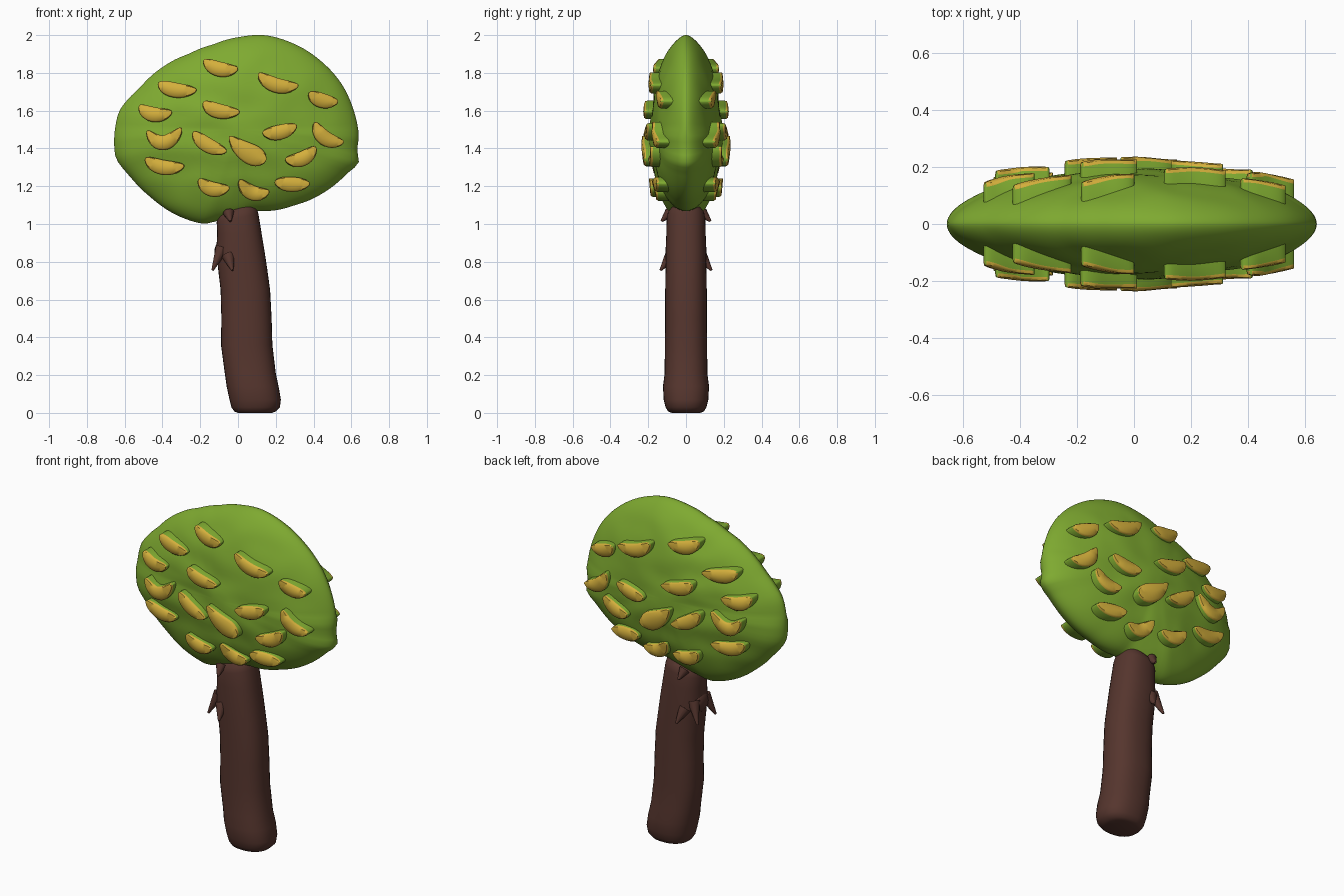
import bpy, bmesh, math
from mathutils import Vector, noise

if "Cube" in bpy.data.objects:
    bpy.data.objects.remove(bpy.data.objects["Cube"])


def material(name, rgb):
    m = bpy.data.materials.new(name)
    m.diffuse_color = (*rgb, 1)
    m.use_nodes = True
    m.node_tree.nodes["Principled BSDF"].inputs["Base Color"].default_value = m.diffuse_color
    return m


GREEN = material("leaf green", (0.21, 0.40, 0.03))
YELLOW = material("fruit yellow", (0.66, 0.43, 0.045))
BROWN = material("bark brown", (0.092, 0.036, 0.027))


def finish(bm, name, mats, angle=50):
    bmesh.ops.remove_doubles(bm, verts=bm.verts, dist=0.0003)
    bmesh.ops.recalc_face_normals(bm, faces=bm.faces)
    me = bpy.data.meshes.new(name)
    bm.to_mesh(me)
    bm.free()
    for m in mats:
        me.materials.append(m)
    ob = bpy.data.objects.new(name, me)
    bpy.context.collection.objects.link(ob)
    bpy.ops.object.select_all(action='DESELECT')
    ob.select_set(True)
    bpy.context.view_layer.objects.active = ob
    bpy.ops.object.shade_smooth_by_angle(angle=math.radians(angle))
    return ob


def bridge(bm, a, b, closed=True):
    n = len(a)
    return [bm.faces.new((a[i], a[(i + 1) % n], b[(i + 1) % n], b[i]))
            for i in range(n if closed else n - 1)]


# canopy outline (x, z) seen from the front, measured around its centre
CZ = 1.5
OUTLINE = [(.14, 2.0), (.01, 1.99), (-.13, 1.95), (-.26, 1.90), (-.40, 1.83), (-.52, 1.72),
           (-.63, 1.60), (-.655, 1.47), (-.65, 1.35), (-.57, 1.25), (-.46, 1.14), (-.31, 1.04),
           (-.18, 1.0), (-.10, 1.02), (.09, 1.07), (.30, 1.10), (.46, 1.17), (.55, 1.24),
           (.60, 1.29), (.655, 1.325), (.625, 1.37), (.64, 1.47), (.61, 1.61), (.55, 1.74),
           (.43, 1.87), (.27, 1.965)]
POLAR = sorted((math.atan2(z - CZ, x) % math.tau, math.hypot(x, z - CZ)) for x, z in OUTLINE)
POLAR = [(POLAR[-1][0] - math.tau, POLAR[-1][1])] + POLAR + [(POLAR[0][0] + math.tau, POLAR[0][1])]


def raw_radius(a):
    a %= math.tau
    for (a0, r0), (a1, r1) in zip(POLAR, POLAR[1:]):
        if a0 <= a <= a1:
            return r0 + (r1 - r0) * (a - a0) / (a1 - a0)


def radius(a):
    return sum(raw_radius(a + d * 0.02) for d in (-2, -1, 0, 1, 2)) / 5


def depth(x, z):
    """Half thickness of the canopy at a point of the front view."""
    s = min(1, math.hypot(x, z - CZ) / radius(math.atan2(z - CZ, x)))
    d = 0.19 * (1 - s * s) ** (0.52 if z < CZ else 0.6)
    lump = noise.noise(Vector((x * 6, 0.3, z * 9)))
    return d + 0.012 * lump * (1 - s ** 4)


# canopy: lens-shaped body, front and back
bm = bmesh.new()
N, RINGS = 120, 26
for side in (-1, 1):
    rings = []
    for k in range(1, RINGS + 1):
        s = math.sin(k / RINGS * math.pi / 2)
        ring = []
        for i in range(N):
            a = math.tau * i / N
            r = radius(a) * s
            x, z = r * math.cos(a), CZ + r * math.sin(a)
            ring.append(bm.verts.new((x, side * (depth(x, z) if k < RINGS else 0), z)))
        rings.append(ring)
    for a, b in zip(rings, rings[1:]):
        bridge(bm, a, b)
    bm.faces.new(rings[0])
finish(bm, "canopy", [GREEN], 80)

# fruit: left tip, middle, right tip of each centre line (x, z)
FRUIT = [(-.18, 1.87, -.10, 1.82, 0, 1.825), (-.42, 1.75, -.34, 1.71, -.22, 1.71),
         (.11, 1.80, .20, 1.735, .32, 1.735), (.38, 1.70, .44, 1.655, .53, 1.65),
         (-.52, 1.63, -.45, 1.58, -.35, 1.595), (-.18, 1.65, -.11, 1.60, .01, 1.595),
         (-.48, 1.495, -.395, 1.43, -.30, 1.51), (-.235, 1.49, -.165, 1.42, -.06, 1.385),
         (-.045, 1.465, .04, 1.385, .15, 1.34), (.13, 1.485, .22, 1.485, .31, 1.525),
         (.41, 1.54, .46, 1.455, .56, 1.435), (.25, 1.345, .34, 1.345, .41, 1.41),
         (-.49, 1.35, -.40, 1.30, -.285, 1.31), (-.205, 1.24, -.14, 1.185, -.045, 1.195),
         (.01, 1.235, .075, 1.165, .165, 1.175), (.195, 1.225, .28, 1.21, .38, 1.215)]


def fruit(index, row):
    a, m, b = (Vector(row[i:i + 2]) for i in (0, 2, 4))
    ctrl = 2 * m - (a + b) / 2
    mid = depth(m.x, m.y)
    bm = bmesh.new()
    steps = 18
    for side in (-1, 1):
        loops = []
        for k in range(steps + 1):
            t = (1 - math.cos(math.pi * k / steps)) / 2
            p = a * (1 - t) ** 2 + ctrl * 2 * t * (1 - t) + b * t * t
            d = ((ctrl - a) * (1 - t) + (b - ctrl) * t).normalized()
            n = Vector((-d.y, d.x))
            w = 0.033 * max(0.02, 1 - (2 * t - 1) ** 4) ** 0.5 * (0.8 + 0.4 * math.sin(math.pi * t))
            if index == 9:                       # the one pear-shaped fruit
                w *= 0.8 + 1.0 * t
            y = (depth(p.x, p.y) + mid) / 2
            loop = []
            for u, h in ((-1, -.07), (-1, .03), (-.8, .041), (0, .045), (.8, .041), (1, .03), (1, -.07)):
                q = p + n * u * w
                loop.append(bm.verts.new((q.x, side * (y + h), q.y)))
            loops.append(loop)
        for l0, l1 in zip(loops, loops[1:]):
            for j, f in enumerate(bridge(bm, l0, l1, closed=False)):
                f.material_index = 1 if 1 <= j <= 4 else 0   # yellow cap on green sides
        for loop in (loops[0], loops[-1]):
            bm.faces.new(loop)
    finish(bm, f"fruit_{index}", [GREEN, YELLOW])


for i, row in enumerate(FRUIT, 1):
    fruit(i, row)

# trunk: z, left x, right x, half depth
TRUNK = [(0, 0, .18, .075), (.008, -.02, .20, .095), (.03, -.035, .222, .108), (.07, -.045, .227, .118),
         (.14, -.06, .215, .122), (.21, -.07, .20, .113), (.36, -.09, .182, .112), (.50, -.088, .178, .11),
         (.65, -.092, .17, .11), (.76, -.105, .155, .108), (.86, -.115, .14, .108), (.95, -.11, .125, .104),
         (1.03, -.113, .108, .102), (1.06, -.105, .10, .095), (1.09, -.08, .085, .07)]
bm = bmesh.new()
rings = []
for z, xl, xr, d in TRUNK:
    ring = []
    for i in range(32):
        a = math.tau * i / 32
        c, s = math.cos(a), math.sin(a)
        x = (xl + xr) / 2 + (xr - xl) / 2 * math.copysign(abs(c) ** 0.85, c)
        tilt = 0.2 * (x + .01) if z > 1 else 0          # sloping top rim
        ring.append(bm.verts.new((x, d * math.copysign(abs(s) ** 0.85, s), z + tilt)))
    rings.append(ring)
for a, b in zip(rings, rings[1:]):
    bridge(bm, a, b)
bm.faces.new(rings[0])
bm.faces.new(rings[-1])
finish(bm, "trunk", [BROWN])

# twig stubs: root, tip, root radius, mirrored front to back
TWIGS = [((-.085, -.05, .87), (-.135, -.085, .755), .035),
         ((-.05, -.08, .83), (-.03, -.135, .755), .035),
         ((-.05, -.085, 1.06), (-.04, -.13, 1.015), .03)]
for i, (root, tip, r) in enumerate(TWIGS, 1):
    bm = bmesh.new()
    for side in (1, -1):
        p, q = (Vector((v[0], v[1] * side, v[2])) for v in (root, tip))
        d = q - p
        made = bmesh.ops.create_cone(bm, cap_ends=True, segments=12, radius1=r, radius2=.006, depth=d.length)
        rot = Vector((0, 0, 1)).rotation_difference(d)
        for v in made["verts"]:
            v.co = rot @ v.co + (p + q) / 2
    finish(bm, f"twig_{i}", [BROWN])

# bark knot on the left of the trunk
bm = bmesh.new()
bmesh.ops.create_uvsphere(bm, u_segments=16, v_segments=10, radius=1)
for v in bm.verts:
    v.co = Vector((-.09 + v.co.x * .035, v.co.y * .07, .85 + v.co.z * .06))
finish(bm, "bark_knot", [BROWN])
